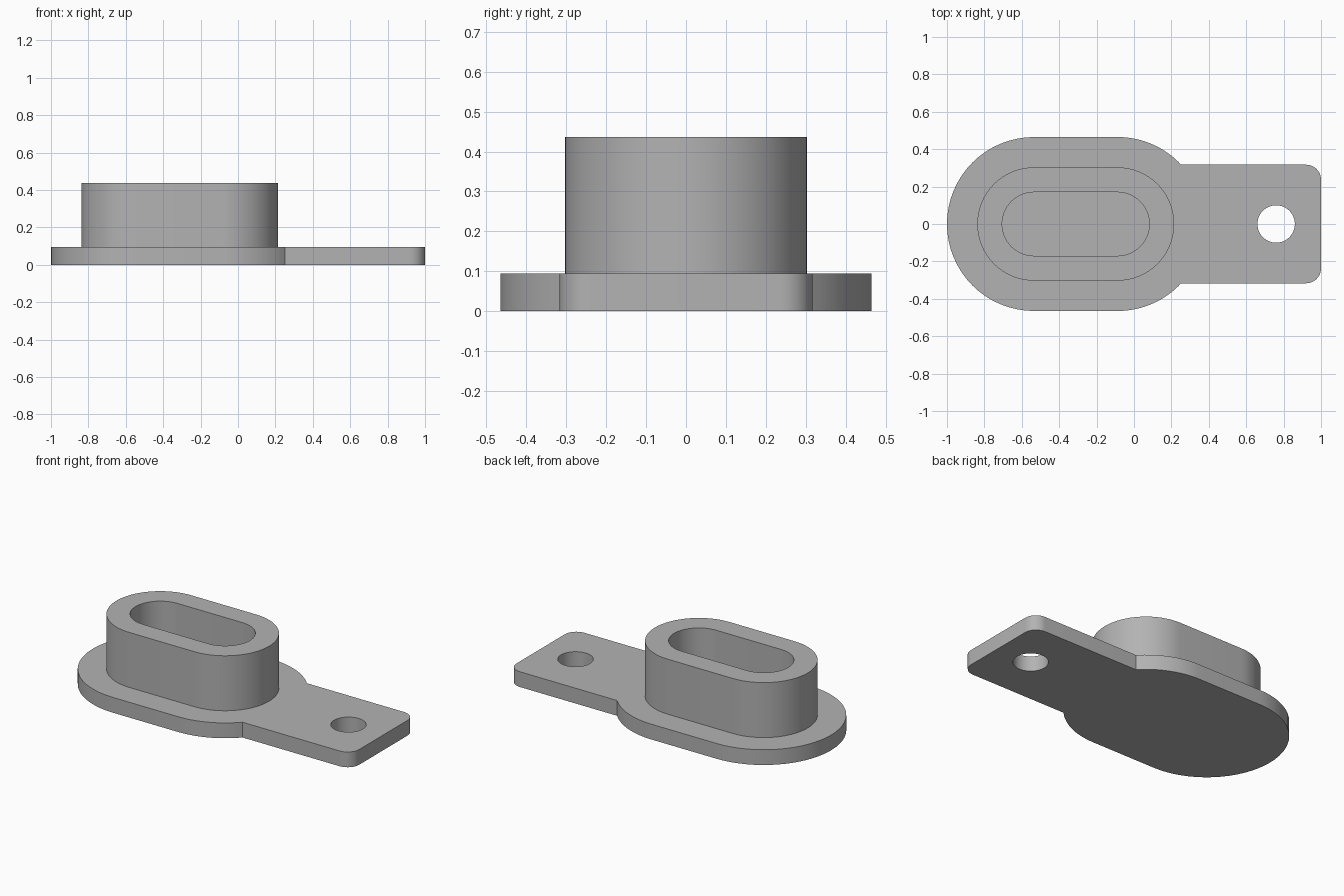
import bpy
import bmesh
from math import cos, sin, pi, asin, sqrt

if "Cube" in bpy.data.objects:
    bpy.data.objects.remove(bpy.data.objects["Cube"])

PLATE_Z, TOP_Z = 0.095, 0.437
LEFT_X, RIGHT_X = -0.535, -0.088      # centres of the rounded ends
FLANGE_R, COLLAR_R, SLOT_R = 0.465, 0.303, 0.17
TAB_X, TAB_Y, TAB_R = 1.0, 0.317, 0.08
HOLE_X, HOLE_R = 0.76, 0.1


def arc(cx, cy, r, start, end, steps):
    return [(cx + r * cos(start + (end - start) * i / steps),
             cy + r * sin(start + (end - start) * i / steps)) for i in range(steps + 1)]


def stadium(r):
    return (arc(RIGHT_X, 0, r, -pi / 2, pi / 2, 32)
            + arc(LEFT_X, 0, r, pi / 2, 3 * pi / 2, 32))


def plate_outline():
    meet = asin(TAB_Y / FLANGE_R)
    cx, cy = TAB_X - TAB_R, TAB_Y - TAB_R
    return (arc(cx, -cy, TAB_R, -pi / 2, 0, 10)
            + arc(cx, cy, TAB_R, 0, pi / 2, 10)
            + arc(RIGHT_X, 0, FLANGE_R, meet, pi / 2, 16)
            + arc(LEFT_X, 0, FLANGE_R, pi / 2, 3 * pi / 2, 32)
            + arc(RIGHT_X, 0, FLANGE_R, -pi / 2, -meet, 16))


bm = bmesh.new()


def ring(points, z):
    verts = [bm.verts.new((x, y, z)) for x, y in points]
    return verts, [bm.edges.new((a, b)) for a, b in zip(verts, verts[1:] + verts[:1])]


def wall(points, low, high):
    """Vertical wall; returns its lower and upper rings."""
    (lv, le), (uv, ue) = ring(points, low), ring(points, high)
    for i in range(len(lv)):
        bm.faces.new((lv[i - 1], lv[i], uv[i], uv[i - 1]))
    return le, ue


def cap(*rings):
    bmesh.ops.triangle_fill(bm, use_beauty=True, use_dissolve=False,
                            edges=[e for r in rings for e in r])


# Walls of the plate, bolt hole, raised collar and blind slot
plate_low, plate_high = wall(plate_outline(), 0, PLATE_Z)
hole_low, hole_high = wall(arc(HOLE_X, 0, HOLE_R, 0, 2 * pi, 48)[:-1], 0, PLATE_Z)
collar_low, collar_high = wall(stadium(COLLAR_R), PLATE_Z, TOP_Z)
slot_low, slot_high = wall(stadium(SLOT_R), PLATE_Z, TOP_Z)

# Flat surfaces between the walls
cap(plate_low, hole_low)
cap(plate_high, hole_high, collar_low)
cap(collar_high, slot_high)
cap(slot_low)
bmesh.ops.recalc_face_normals(bm, faces=bm.faces[:])

mesh = bpy.data.meshes.new("slotted_mounting_plate")
bm.to_mesh(mesh)
bm.free()
plate = bpy.data.objects.new("slotted_mounting_plate", mesh)
bpy.context.collection.objects.link(plate)

# Plain grey finish
grey = bpy.data.materials.new("plain_grey")
grey.use_nodes = True
color = (0.45, 0.45, 0.45, 1)
grey.diffuse_color = color
grey.node_tree.nodes["Principled BSDF"].inputs["Base Color"].default_value = color
mesh.materials.append(grey)

# Smooth curved walls with crisp rims
bpy.ops.object.select_all(action="DESELECT")
plate.select_set(True)
bpy.context.view_layer.objects.active = plate
bpy.ops.object.shade_smooth_by_angle(angle=pi / 6)
